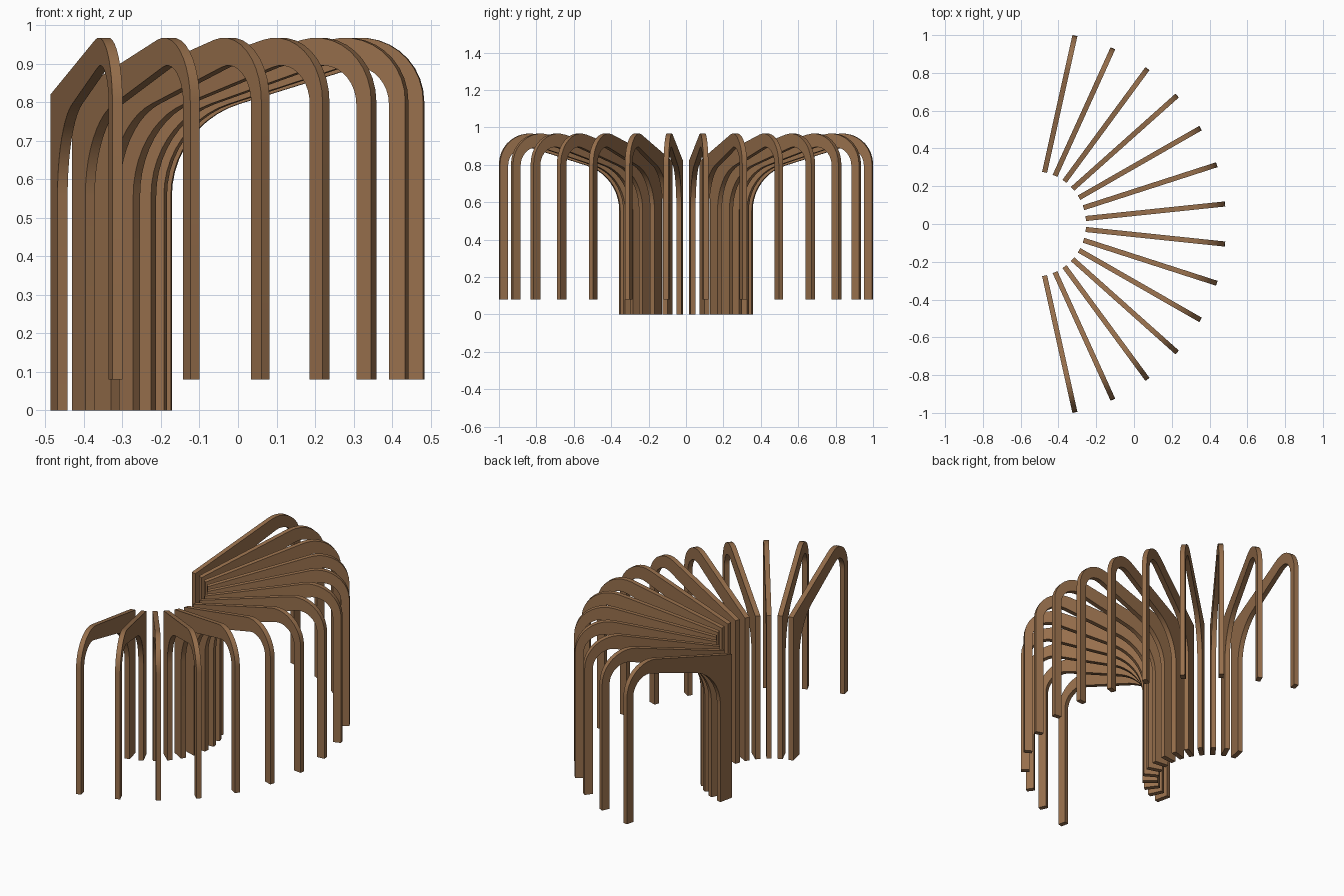
import bpy, bmesh, math

if "Cube" in bpy.data.objects:
    bpy.data.objects.remove(bpy.data.objects["Cube"])

CENTRE_X = -0.534      # point all the ribs fan out from
STEP = 155 / 13        # degrees between ribs
HALF_W = 0.0135        # half the plank thickness


def arc(cx, cz, r, a0, a1, n=10):
    """Points on a circle arc in the rib plane (radius, height)."""
    pts = []
    for i in range(n + 1):
        a = math.radians(a0 + (a1 - a0) * i / n)
        pts.append((cx + r * math.cos(a), cz + r * math.sin(a)))
    return pts


# Flat colour
wood = bpy.data.materials.new("brown wood")
wood.diffuse_color = (0.314, 0.162, 0.073, 1)
wood.use_nodes = True
wood.node_tree.nodes["Principled BSDF"].inputs["Base Color"].default_value = wood.diffuse_color

# Rib outline: thick inner leg, sloping top, rounded shoulder, thin outer leg
outline = [(0.363, 0.0), (0.28, 0.0), (0.28, 0.82)]
outline += arc(0.8566, 0.802, 0.165, 104.8, 0)        # outside of shoulder
outline += [(1.0216, 0.08), (0.977, 0.08)]
outline += arc(0.877, 0.795, 0.10, 0, 107)            # inside of shoulder
outline += arc(0.613, 0.556, 0.25, 107, 180)          # inside of inner bend

# Extrude the outline into one plank mesh
bm = bmesh.new()
face = bm.faces.new([bm.verts.new((r, -HALF_W, z)) for r, z in outline])
ext = bmesh.ops.extrude_face_region(bm, geom=[face])
moved = [g for g in ext["geom"] if isinstance(g, bmesh.types.BMVert)]
bmesh.ops.translate(bm, verts=moved, vec=(0, 2 * HALF_W, 0))
bmesh.ops.recalc_face_normals(bm, faces=bm.faces)
mesh = bpy.data.meshes.new("rib")
bm.to_mesh(mesh)
bm.free()
mesh.materials.append(wood)

# Fan of fourteen ribs, symmetric about the x axis
ribs = []
for i in range(14):
    rib = bpy.data.objects.new(f"rib_{i + 1}", mesh)
    rib.location.x = CENTRE_X
    rib.rotation_euler.z = math.radians((i - 6.5) * STEP)
    bpy.context.collection.objects.link(rib)
    ribs.append(rib)

# Smooth the bends, keep the plank edges sharp
ribs[0].select_set(True)
bpy.context.view_layer.objects.active = ribs[0]
bpy.ops.object.shade_smooth_by_angle(angle=math.radians(30))
